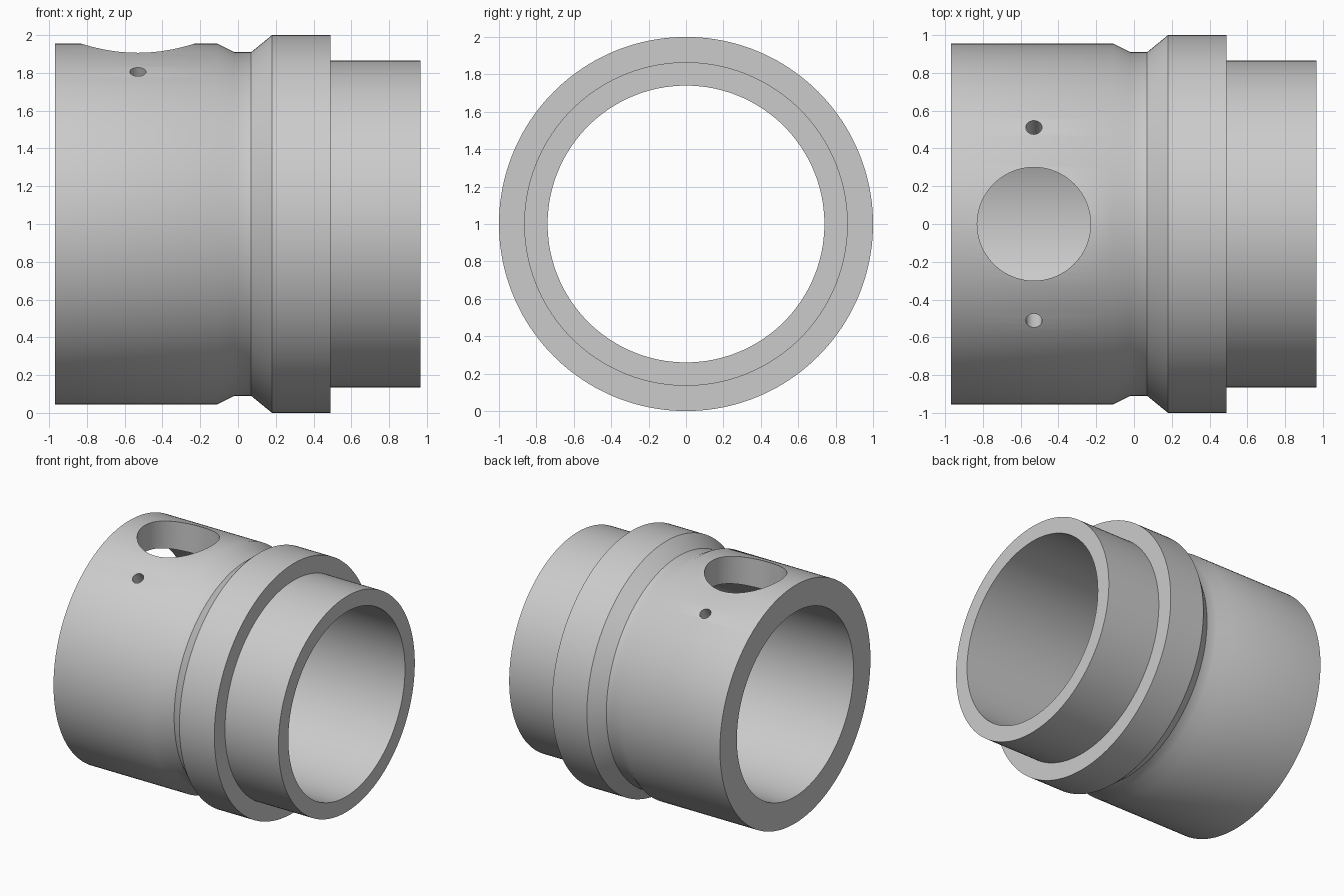
import bpy, bmesh, math
from mathutils import Matrix, Vector

cube = bpy.data.objects.get("Cube")
if cube:
    bpy.data.objects.remove(cube, do_unlink=True)

AXIS_Z = 1.0
HOLE_X = -0.53

steel = bpy.data.materials.new("light_grey_metal")
steel.use_nodes = True
GREY = (0.6, 0.6, 0.6, 1)
steel.diffuse_color = GREY
steel.node_tree.nodes["Principled BSDF"].inputs["Base Color"].default_value = GREY


def finish(name, bm):
    bmesh.ops.recalc_face_normals(bm, faces=bm.faces)
    mesh = bpy.data.meshes.new(name)
    bm.to_mesh(mesh)
    bm.free()
    obj = bpy.data.objects.new(name, mesh)
    bpy.context.collection.objects.link(obj)
    mesh.materials.append(steel)
    return obj


def lathe(name, profile, steps):
    """Revolve a closed (x, radius) profile about the x axis."""
    bm = bmesh.new()
    verts = [bm.verts.new((x, 0, r)) for x, r in profile]
    edges = [bm.edges.new((verts[i - 1], verts[i])) for i in range(len(verts))]
    bmesh.ops.spin(bm, geom=verts + edges, cent=(0, 0, 0), axis=(1, 0, 0),
                   angle=math.tau, steps=steps)
    bmesh.ops.remove_doubles(bm, verts=bm.verts, dist=0.0001)
    bmesh.ops.translate(bm, verts=bm.verts, vec=(0, 0, AXIS_Z))
    return finish(name, bm)


def drill(target, radius, tilt, segments):
    """Cut a radial hole through one side of the wall."""
    bm = bmesh.new()
    place = (Matrix.Translation((HOLE_X, 0, AXIS_Z)) @ Matrix.Rotation(tilt, 4, "X")
             @ Matrix.Translation((0, 0, 0.8)))
    bmesh.ops.create_cone(bm, cap_ends=True, segments=segments, radius1=radius,
                          radius2=radius, depth=0.9, matrix=place)
    cutter = finish("hole_cutter", bm)
    cutter.hide_render = True
    mod = target.modifiers.new("hole", "BOOLEAN")
    mod.operation = "DIFFERENCE"
    mod.solver = "EXACT"
    mod.object = cutter
    bpy.context.view_layer.objects.active = target
    bpy.ops.object.modifier_apply(modifier=mod.name)
    bpy.data.objects.remove(cutter, do_unlink=True)


# Stepped sleeve: plain barrel, shallow groove, collar and spigot, one bore
sleeve = lathe("stepped_sleeve", [
    (-0.97, 0.74), (-0.97, 0.955), (-0.11, 0.955), (-0.02, 0.91), (0.07, 0.91),
    (0.18, 1.0), (0.49, 1.0), (0.49, 0.865), (0.965, 0.865), (0.965, 0.74)], 160)

# Large port on top, with a small pin hole on each side
drill(sleeve, 0.3, 0, 96)
for side in (-1, 1):
    drill(sleeve, 0.043, side * math.radians(32.4), 32)

# Smooth round surfaces with crisp machined edges
bpy.ops.object.select_all(action="DESELECT")
sleeve.select_set(True)
bpy.context.view_layer.objects.active = sleeve
bpy.ops.object.shade_smooth_by_angle(angle=math.radians(30))
